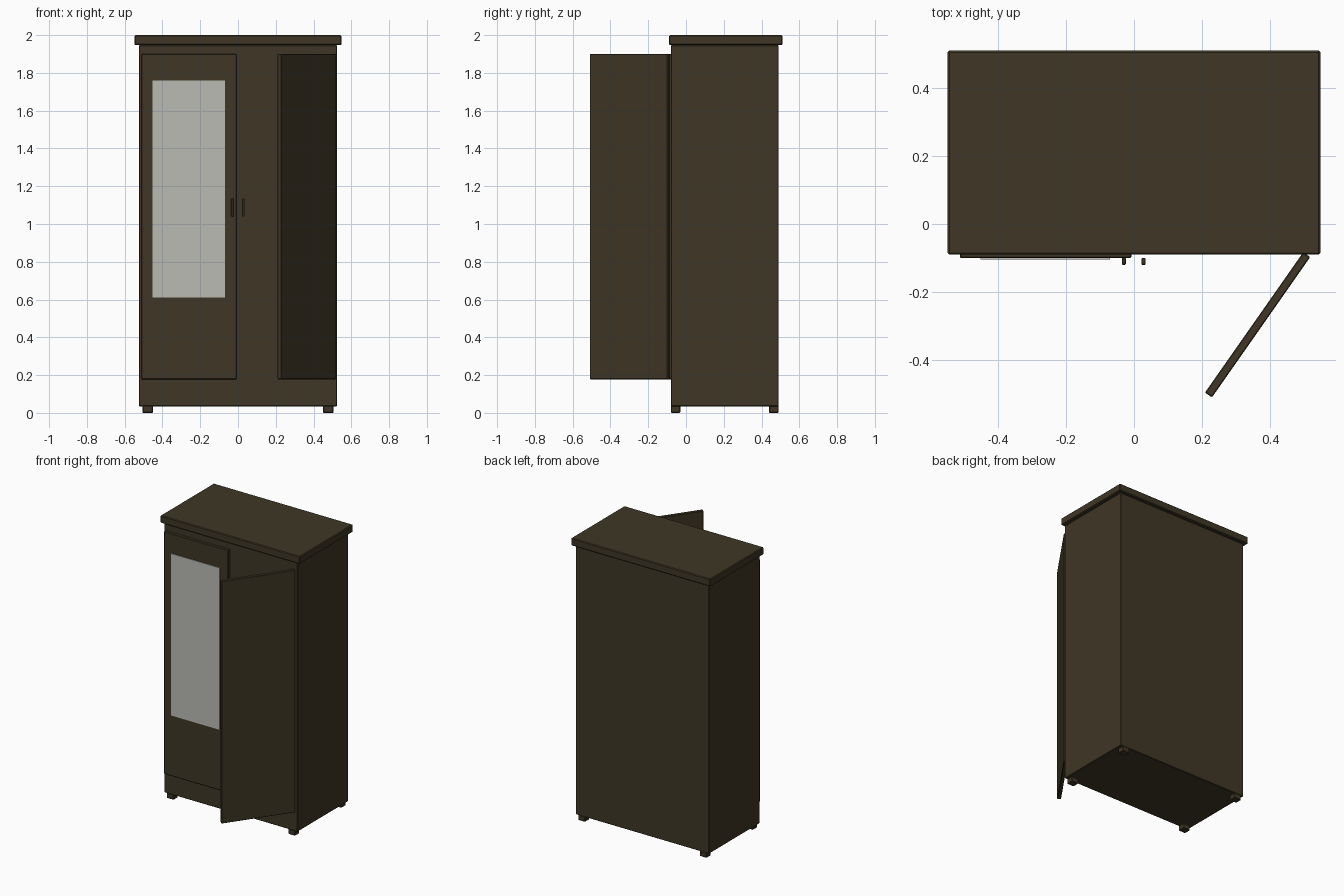
import bpy
import math
from mathutils import Matrix, Vector

default = bpy.data.objects.get("Cube")
if default:
    bpy.data.objects.remove(default, do_unlink=True)


def material(name, rgb):
    mat = bpy.data.materials.new(name)
    mat.use_nodes = True
    colour = (*rgb, 1.0)
    mat.diffuse_color = colour
    mat.node_tree.nodes["Principled BSDF"].inputs["Base Color"].default_value = colour
    return mat


wood = material("dark_wood", (0.05, 0.038, 0.019))
glass = material("mirror_glass", (0.5, 0.5, 0.46))


def box(name, x, y, z, mat=wood, bevel=0.004):
    """Box spanning the given (min, max) range on each axis."""
    spans = (x, y, z)
    bpy.ops.mesh.primitive_cube_add(size=1, location=[(a + b) / 2 for a, b in spans])
    obj = bpy.context.object
    obj.name = name
    obj.data.transform(Matrix.Diagonal([b - a for a, b in spans] + [1]))
    obj.data.materials.append(mat)
    if bevel:
        mod = obj.modifiers.new("soft_edges", "BEVEL")
        mod.width = bevel
        mod.segments = 1
    return obj


# Cabinet and overhanging top
box("cabinet", (-0.525, 0.525), (-0.08, 0.49), (0.035, 1.947))
box("top_panel", (-0.548, 0.548), (-0.09, 0.51), (1.947, 2.0), bevel=0.005)

# Feet at the four corners
for side, sx in (("right", -1), ("left", 1)):
    for end, y in (("front", -0.08), ("back", 0.44)):
        x = sorted((sx * 0.45, sx * 0.505))
        box(f"{end}_{side}_foot", x, (y, y + 0.05), (0, 0.038))

# Closed door with its mirror
door_z = (0.178, 1.9)
box("right_door", (-0.512, -0.008), (-0.1, -0.075), door_z, bevel=0.003)
box("door_mirror", (-0.452, -0.07), (-0.105, -0.099), (0.61, 1.76), glass, 0)

# Open door, swung about its outer edge
left_door = box("left_door", (-0.504, 0), (-0.0125, 0.0125), door_z, bevel=0.003)
left_door.location.x = 0
left_door.data.transform(Matrix.Translation(Vector((-0.252, 0, 0))))
left_door.location = (0.508, -0.09, sum(door_z) / 2)
left_door.rotation_euler.z = math.radians(55)

# Handles either side of the centre line
for side, x in (("right", -0.03), ("left", 0.028)):
    box(f"{side}_handle", (x - 0.006, x + 0.006), (-0.12, -0.1), (1.04, 1.135), bevel=0.002)
